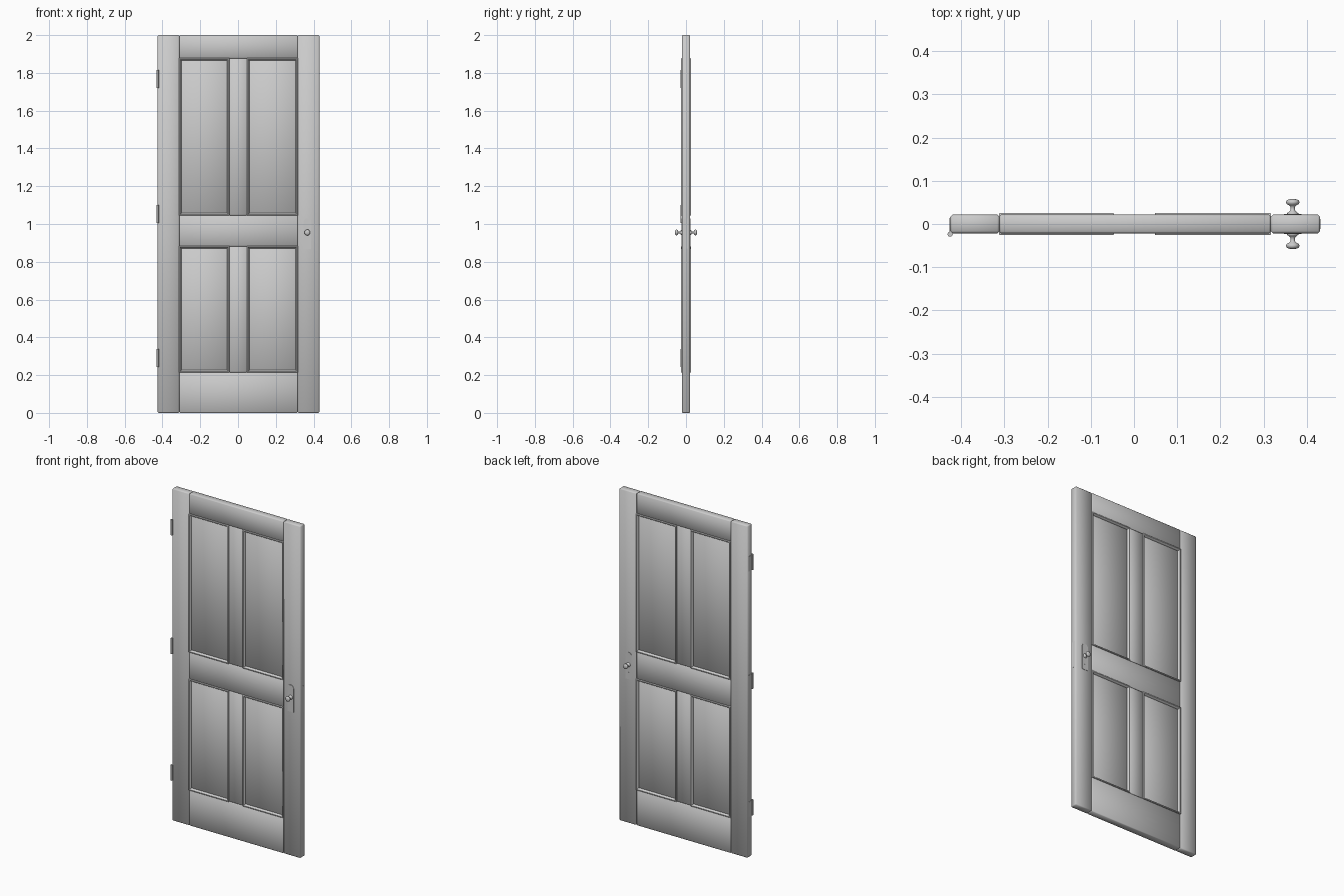
import bpy, bmesh, math
from mathutils import Matrix

if "Cube" in bpy.data.objects:
    bpy.data.objects.remove(bpy.data.objects["Cube"])


def material(name, v):
    m = bpy.data.materials.new(name)
    m.diffuse_color = (v, v, v, 1)
    m.use_nodes = True
    m.node_tree.nodes["Principled BSDF"].inputs["Base Color"].default_value = m.diffuse_color
    return m


GREY = material("plain grey", 0.6)


def finish(name, bm, smooth=True):
    bmesh.ops.recalc_face_normals(bm, faces=bm.faces)
    me = bpy.data.meshes.new(name)
    bm.to_mesh(me)
    bm.free()
    me.materials.append(GREY)
    ob = bpy.data.objects.new(name, me)
    bpy.context.collection.objects.link(ob)
    for p in me.polygons:
        p.use_smooth = smooth
    return ob


def box(name, x0, x1, y0, y1, z0, z1, bevel=0.0):
    bm = bmesh.new()
    bmesh.ops.create_cube(bm, size=1)
    for v in bm.verts:
        v.co.x = x0 if v.co.x < 0 else x1
        v.co.y = y0 if v.co.y < 0 else y1
        v.co.z = z0 if v.co.z < 0 else z1
    if bevel:
        bmesh.ops.bevel(bm, geom=bm.edges[:], offset=bevel, segments=1,
                        affect='EDGES', profile=0.5)
    return finish(name, bm, smooth=bevel > 0)


def moulding(name, x0, x1, z0, z1, side):
    # Sweep an (inset, depth) profile around a rectangle
    profile = [(0.0, 0.010), (0.0, 0.024), (0.002, 0.026), (0.006, 0.026),
               (0.009, 0.022), (0.012, 0.018), (0.013, 0.010)]
    bm = bmesh.new()
    rings = []
    for d, y in profile:
        rings.append([bm.verts.new((x, side * y, z)) for x, z in
                      ((x0 + d, z0 + d), (x1 - d, z0 + d),
                       (x1 - d, z1 - d), (x0 + d, z1 - d))])
    for a, b in zip(rings, rings[1:]):
        for i in range(4):
            j = (i + 1) % 4
            bm.faces.new((a[i], a[j], b[j], b[i]))
    ob = finish(name, bm)
    bpy.context.view_layer.objects.active = ob
    ob.select_set(True)
    bpy.ops.object.shade_smooth_by_angle(angle=math.radians(50))
    ob.select_set(False)


def prism(name, outline, y0, y1):
    bm = bmesh.new()
    face = bm.faces.new([bm.verts.new((x, y0, z)) for x, z in outline])
    ext = bmesh.ops.extrude_face_region(bm, geom=[face])
    for v in ext["geom"]:
        if isinstance(v, bmesh.types.BMVert):
            v.co.y = y1
    return finish(name, bm, smooth=False)


# Frame: stiles, rails and mullions
T = 0.0215
box("hinge_stile", -0.425, -0.311, -T, T, 0, 2, 0.005)
box("lock_stile", 0.316, 0.4305, -T, T, 0, 2, 0.005)
for name, z0, z1 in (("bottom_rail", 0, 0.215), ("lock_rail", 0.882, 1.046),
                     ("top_rail", 1.877, 2)):
    box(name, -0.311, 0.316, -T, T, z0, z1, 0.004)
rows = (("lower", 0.215, 0.882), ("upper", 1.046, 1.877))
for row, z0, z1 in rows:
    box(row + "_mullion", -0.047, 0.049, -T, T, z0, z1, 0.004)
    # Recessed panels with raised mouldings on both faces
    for col, x0, x1 in (("left", -0.311, -0.047), ("right", 0.049, 0.316)):
        box(f"{row}_{col}_panel", x0, x1, -0.013, 0.013, z0, z1, 0.004)
        for face, s in (("front", -1), ("back", 1)):
            moulding(f"{row}_{col}_{face}_moulding", x0 - 0.001, x1 + 0.001,
                     z0 - 0.001, z1 + 0.001, s)

# Handle sets on both faces: arched plate, keyhole cover and turned knob
KX, KZ = 0.367, 0.955
plate = [(KX - 0.02, 0.868), (KX + 0.02, 0.868), (KX + 0.02, 1.0)]
plate += [(KX + 0.02 * math.cos(a * math.pi / 10),
           1.01 + 0.02 * math.sin(a * math.pi / 10)) for a in range(11)]
plate += [(KX - 0.02, 1.0)]
cover = [(KX + 0.004 * math.cos(a * math.pi / 6),
          0.905 + 0.007 * math.sin(a * math.pi / 6)) for a in range(12)]
knob = [(0.0, T), (0.013, T), (0.013, 0.025), (0.009, 0.028), (0.0055, 0.031),
        (0.005, 0.039), (0.008, 0.043), (0.014, 0.046), (0.0155, 0.050),
        (0.0145, 0.054), (0.010, 0.057), (0.0, 0.058)]
for face, s in (("front", -1), ("back", 1)):
    prism(face + "_handle_plate", plate, s * 0.021, s * 0.0235)
    prism(face + "_keyhole_cover", cover, s * 0.0235, s * 0.0245)
    bm = bmesh.new()
    vs = [bm.verts.new((KX + r, s * y, KZ)) for r, y in knob]
    es = [bm.edges.new(p) for p in zip(vs, vs[1:])]
    bmesh.ops.spin(bm, geom=vs + es, cent=(KX, 0, KZ), axis=(0, 1, 0),
                   angle=2 * math.pi, steps=24, use_duplicate=False)
    bmesh.ops.remove_doubles(bm, verts=bm.verts, dist=1e-5)
    finish(face + "_knob", bm)

# Latch plate on the lock edge
box("latch_plate", 0.428, 0.431, -0.011, 0.011, 0.87, 1.03)

# Three hinges: leaf on the edge and barrel at the front corner
for i, z in enumerate((0.29, 1.053, 1.768)):
    box(f"hinge_leaf_{i + 1}", -0.4265, -0.424, -0.022, 0.014, z - 0.045, z + 0.045)
    bm = bmesh.new()
    bmesh.ops.create_cone(bm, cap_ends=True, segments=16, radius1=0.006,
                          radius2=0.006, depth=0.094,
                          matrix=Matrix.Translation((-0.425, -0.0235, z)))
    ob = finish(f"hinge_barrel_{i + 1}", bm)
    bpy.context.view_layer.objects.active = ob
    ob.select_set(True)
    bpy.ops.object.shade_smooth_by_angle(angle=math.radians(40))
    ob.select_set(False)
